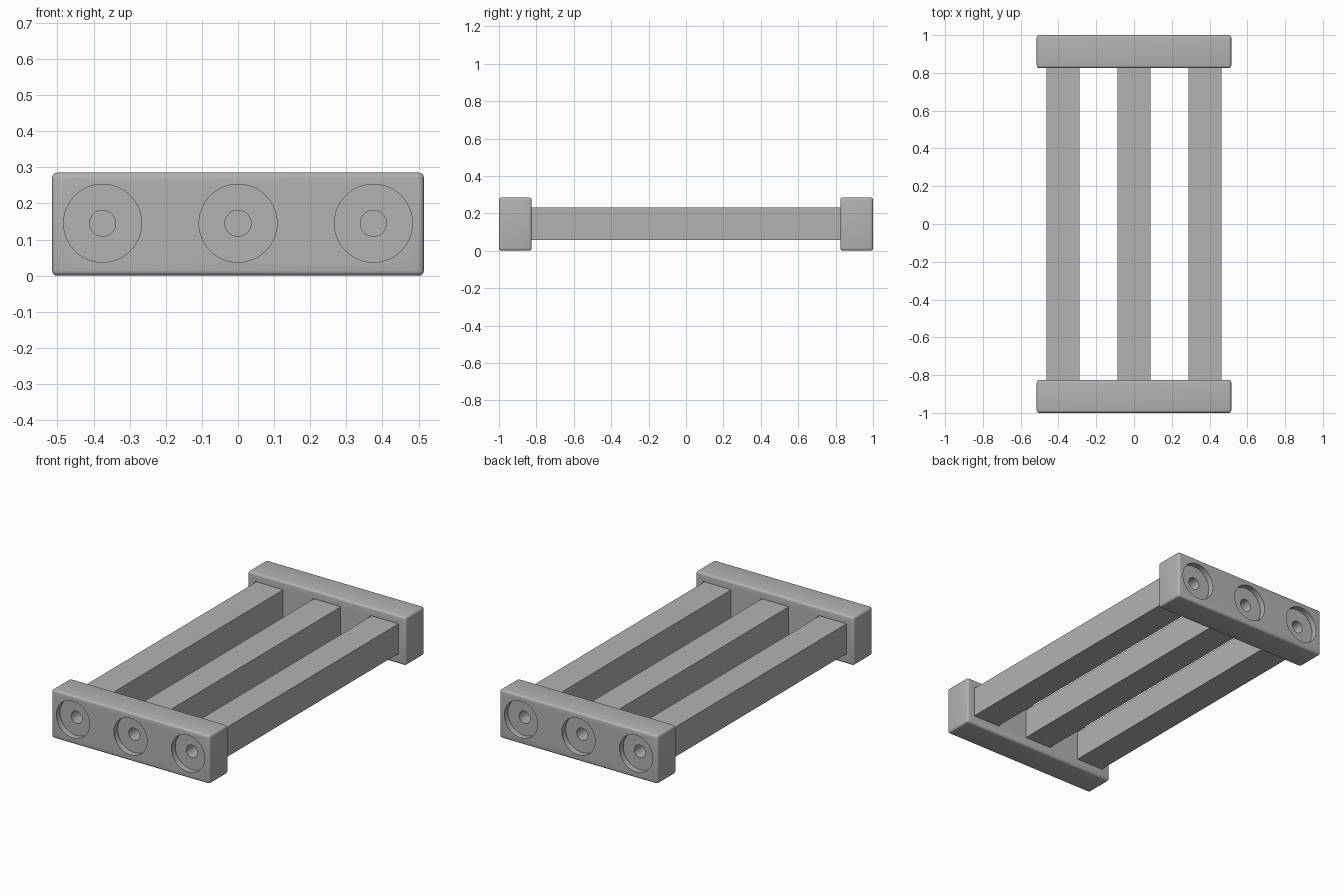
import bpy
import math
from mathutils import Vector

cube = bpy.data.objects.get("Cube")
if cube:
    bpy.data.objects.remove(cube, do_unlink=True)

GREY = (0.45, 0.45, 0.45, 1)
grey = bpy.data.materials.new("plain grey")
grey.use_nodes = True
grey.diffuse_color = GREY
grey.node_tree.nodes["Principled BSDF"].inputs["Base Color"].default_value = GREY

BAR_X = (-0.375, 0, 0.375)
MID_Z = 0.145


def box(name, centre, size):
    bpy.ops.mesh.primitive_cube_add(size=1, location=centre)
    ob = bpy.context.object
    ob.name = name
    ob.scale = size
    bpy.ops.object.transform_apply(location=False, rotation=False, scale=True)
    ob.data.materials.append(grey)
    return ob


def drill(name, x, y, radius, depth):
    """Cylinder along y, reaching the given depth each way from y."""
    bpy.ops.mesh.primitive_cylinder_add(
        vertices=64, radius=radius, depth=2 * depth,
        location=(x, y, MID_Z), rotation=(math.pi / 2, 0, 0))
    ob = bpy.context.object
    ob.name = name
    ob.data.materials.append(grey)
    return ob


def cut(target, cutter):
    cutter.hide_render = True
    mod = target.modifiers.new("cut", "BOOLEAN")
    mod.operation = "DIFFERENCE"
    mod.solver = "EXACT"
    mod.object = cutter
    bpy.context.view_layer.objects.active = target
    bpy.ops.object.modifier_apply(modifier=mod.name)
    bpy.data.objects.remove(cutter, do_unlink=True)


# Three square bars, seated in the end blocks
for side, x in zip(("right", "middle", "left"), BAR_X):
    box(side + "_bar", (x, 0, MID_Z), (0.175, 1.72, 0.175))

# Rounded end blocks with bar sockets and counterbored screw holes
for name, s in (("front_end_block", -1), ("back_end_block", 1)):
    block = box(name, (0, s * 0.9125, 0.1425), (1.03, 0.175, 0.285))
    bevel = block.modifiers.new("rounding", "BEVEL")
    bevel.width = 0.014
    bevel.segments = 4
    bpy.ops.object.modifier_apply(modifier=bevel.name)
    for x in BAR_X:
        cut(block, box("socket_cutter", (x, s * 0.825, MID_Z), (0.183, 0.07, 0.183)))
        cut(block, drill("recess_cutter", x, s, 0.108, 0.035))
        cut(block, drill("hole_cutter", x, s, 0.036, 0.16))
    bpy.ops.object.select_all(action="DESELECT")
    block.select_set(True)
    bpy.context.view_layer.objects.active = block
    bpy.ops.object.shade_smooth_by_angle(angle=math.radians(35))
